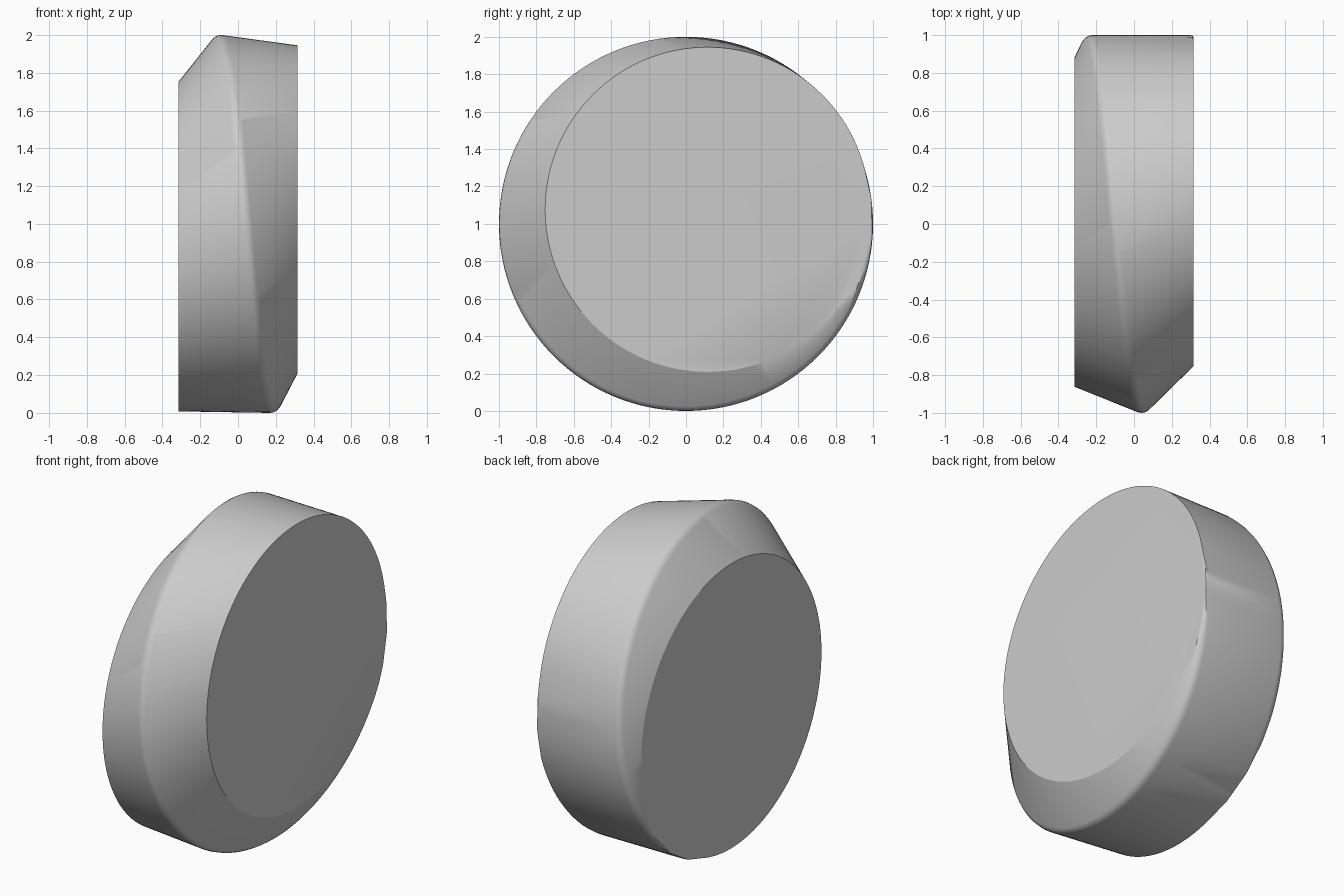
import bpy, bmesh, math

cube = bpy.data.objects.get("Cube")
if cube:
    bpy.data.objects.remove(cube, do_unlink=True)

HALF = 0.315      # half of the thickness
ROUND = 0.05      # rounding radius of the rim ridge
STEPS = 128

grey = bpy.data.materials.new("plain_grey")
grey.use_nodes = True
colour = (0.6, 0.6, 0.6, 1)
grey.diffuse_color = colour
grey.node_tree.nodes["Principled BSDF"].inputs["Base Color"].default_value = colour

bm = bmesh.new()


def end_circle(x, y, z, radius):
    """Rim of one flat end, offset from the main axis."""
    for i in range(STEPS):
        a = math.tau * i / STEPS
        bm.verts.new((x, y + radius * math.cos(a), z + radius * math.sin(a)))


end_circle(-HALF, 0.01, 0.88, 0.872)
end_circle(HALF, 0.115, 1.077, 0.868)

# Rounded ridge winding once around the rim from one end to the other
for i in range(-24, 132):
    a = math.tau * i / STEPS
    ridge_x = -0.22 + 0.52 * i / STEPS
    for tilt in range(-60, 61, 20):
        t = math.radians(tilt)
        x = ridge_x + ROUND * math.sin(t)
        r = 1 - ROUND + ROUND * math.cos(t)
        if abs(x) <= HALF:
            bm.verts.new((x, r * math.cos(a), 1 + r * math.sin(a)))

# Stretch a convex skin over the ends and the ridge
hull = bmesh.ops.convex_hull(bm, input=bm.verts[:])
spare = {g for g in hull["geom_interior"] + hull["geom_unused"]
         if isinstance(g, bmesh.types.BMVert)}
bmesh.ops.delete(bm, geom=list(spare), context="VERTS")
bmesh.ops.dissolve_limit(bm, angle_limit=math.radians(0.2),
                         verts=bm.verts[:], edges=bm.edges[:])
bmesh.ops.recalc_face_normals(bm, faces=bm.faces[:])

mesh = bpy.data.meshes.new("slanted_disc")
bm.to_mesh(mesh)
bm.free()
mesh.materials.append(grey)
disc = bpy.data.objects.new("slanted_disc", mesh)
bpy.context.collection.objects.link(disc)
bpy.context.view_layer.objects.active = disc
disc.select_set(True)
bpy.ops.object.shade_smooth_by_angle(angle=math.radians(25))
